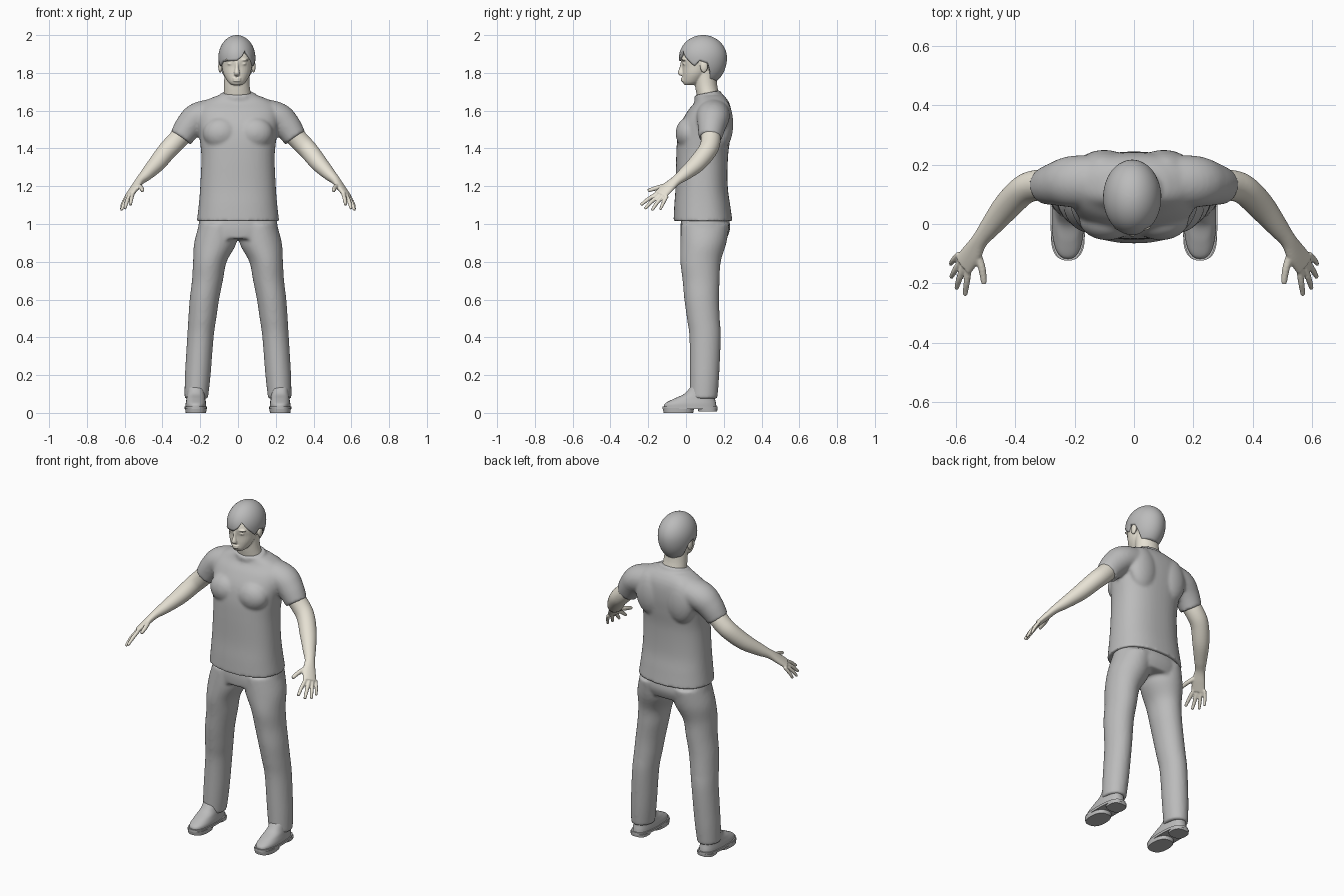
import bpy
import bmesh
from math import sin, cos, asin, pi, radians, copysign
from mathutils import Vector, Matrix

default_cube = bpy.data.objects.get("Cube")
if default_cube:
    bpy.data.objects.remove(default_cube, do_unlink=True)


def material(name, colour):
    mat = bpy.data.materials.new(name)
    mat.use_nodes = True
    mat.diffuse_color = (*colour, 1)
    shader = mat.node_tree.nodes["Principled BSDF"]
    shader.inputs["Base Color"].default_value = (*colour, 1)
    shader.inputs["Roughness"].default_value = 0.8
    return mat


cloth = material("plain grey", (0.5, 0.5, 0.5))
skin = material("pale skin", (0.8, 0.76, 0.66))


def spline(rows, steps=6):
    """Smoothly interpolated copies of the section rows."""
    rows = [Vector(row) for row in rows]
    result = []
    for i in range(len(rows) - 1):
        a, b, c = rows[max(i - 1, 0)], rows[i], rows[i + 1]
        d = rows[min(i + 2, len(rows) - 1)]
        for k in range(steps):
            t = k / steps
            result.append(0.5 * (2 * b + (c - a) * t + (2 * a - 5 * b + 4 * c - d) * t * t
                                 + (3 * b - a - 3 * c + d) * t ** 3))
    return result + [rows[-1]]


def tube(bm, rows, up=None, power=1.0, sides=32, steps=6):
    """Closed loft through (x, y, z, half width, half depth); level sections without up."""
    rows = spline(rows, steps)
    centres = [Vector(row[:3]) for row in rows]
    rings = []
    for i, row in enumerate(rows):
        u, v = Vector((1, 0, 0)), Vector((0, 1, 0))
        if up is not None:
            tangent = centres[min(i + 1, len(rows) - 1)] - centres[max(i - 1, 0)]
            u = tangent.cross(up).normalized()
            v = u.cross(tangent).normalized()
        ring = []
        for k in range(sides):
            a = 2 * pi * k / sides
            p = copysign(abs(cos(a)) ** power, cos(a)) * row[3]
            q = copysign(abs(sin(a)) ** power, sin(a)) * row[4]
            ring.append(bm.verts.new(centres[i] + u * p + v * q))
        rings.append(ring)
    for low, high in zip(rings, rings[1:]):
        for k in range(sides):
            n = (k + 1) % sides
            bm.faces.new((low[k], low[n], high[n], high[k]))
    bm.faces.new(rings[0][::-1])
    bm.faces.new(rings[-1])


def flip(rows, side):
    return [(row[0] * side, *row[1:]) for row in rows]


def ball(bm, centre, radii):
    matrix = Matrix.Translation(centre) @ Matrix.Diagonal((*radii, 1))
    bmesh.ops.create_uvsphere(bm, u_segments=32, v_segments=20, radius=1, matrix=matrix)


def finish(name, bm, mat, voxel=0, smooth=4):
    """Turn the parts into one object, fused into a single skin if voxel is set."""
    bmesh.ops.recalc_face_normals(bm, faces=bm.faces)
    mesh = bpy.data.meshes.new(name)
    bm.to_mesh(mesh)
    bm.free()
    mesh.materials.append(mat)
    ob = bpy.data.objects.new(name, mesh)
    bpy.context.collection.objects.link(ob)
    if voxel:
        fuse = ob.modifiers.new("fuse", "REMESH")
        fuse.mode = "VOXEL"
        fuse.voxel_size = voxel
        fuse.use_smooth_shade = True
        soften = ob.modifiers.new("soften", "SMOOTH")
        soften.iterations = smooth
    else:
        bpy.ops.object.select_all(action="DESELECT")
        bpy.context.view_layer.objects.active = ob
        ob.select_set(True)
        bpy.ops.object.shade_smooth_by_angle(angle=radians(40))
    return ob


# Shirt: torso, collar, sleeves, chest and shoulder blades
bm = bmesh.new()
tube(bm, [(0, 0.09, 1.015, 0.218, 0.156), (0, 0.086, 1.1, 0.208, 0.148),
          (0, 0.083, 1.2, 0.2, 0.138), (0, 0.085, 1.35, 0.194, 0.137),
          (0, 0.094, 1.45, 0.203, 0.14), (0, 0.107, 1.53, 0.215, 0.135),
          (0, 0.125, 1.6, 0.215, 0.115), (0, 0.137, 1.645, 0.185, 0.09),
          (0, 0.13, 1.68, 0.11, 0.072)], power=0.85, sides=48)
tube(bm, [(0, 0.122, 1.65, 0.1, 0.078), (0, 0.113, 1.695, 0.09, 0.071)], Vector((0, 1, 0)))
for side in (1, -1):
    tube(bm, flip([(0.07, 0.14, 1.595, 0.09, 0.075), (0.2, 0.143, 1.568, 0.088, 0.08),
                   (0.258, 0.136, 1.52, 0.075, 0.074), (0.303, 0.127, 1.455, 0.061, 0.062)], side),
         Vector((side, 0, 1)))
    ball(bm, (side * 0.09, 0.015, 1.48), (0.095, 0.07, 0.085))
    ball(bm, (side * 0.1, 0.195, 1.53), (0.09, 0.055, 0.13))
finish("shirt", bm, cloth, 0.009, 6)

# Trousers: hips and two legs
bm = bmesh.new()
tube(bm, [(0, 0.1, 1.06, 0.195, 0.12), (0, 0.102, 0.98, 0.212, 0.132),
          (0, 0.094, 0.92, 0.215, 0.12)], power=0.9, sides=48)
for side in (1, -1):
    tube(bm, flip([(0.105, 0.102, 1.0, 0.1, 0.128), (0.12, 0.092, 0.9, 0.112, 0.122),
                   (0.149, 0.077, 0.8, 0.089, 0.107), (0.162, 0.08, 0.7, 0.082, 0.098),
                   (0.178, 0.083, 0.6, 0.078, 0.092), (0.189, 0.092, 0.5, 0.074, 0.087),
                   (0.199, 0.101, 0.4, 0.07, 0.083), (0.213, 0.098, 0.2, 0.068, 0.078),
                   (0.221, 0.093, 0.075, 0.062, 0.073)], side))
finish("trousers", bm, cloth, 0.009, 5)

# Arms and hands: one flattened tube per arm, with five fingers
fingers = [((0.533, -0.085, 1.208), (0.513, -0.15, 1.192), (0.506, -0.202, 1.176), 0.013),
           ((0.556, -0.135, 1.17), (0.564, -0.195, 1.135), (0.57, -0.24, 1.1), 0.011),
           ((0.57, -0.13, 1.16), (0.588, -0.18, 1.12), (0.599, -0.218, 1.08), 0.011),
           ((0.582, -0.12, 1.15), (0.603, -0.155, 1.11), (0.617, -0.18, 1.072), 0.0105),
           ((0.59, -0.1, 1.148), (0.61, -0.122, 1.108), (0.619, -0.137, 1.075), 0.0095)]
for side, label in ((1, "left"), (-1, "right")):
    bm = bmesh.new()
    palm_up = Vector((0.67 * side, -0.23, 0.7))
    tube(bm, flip([(0.27, 0.13, 1.5, 0.053, 0.053), (0.33, 0.13, 1.435, 0.052, 0.052),
                   (0.375, 0.113, 1.388, 0.05, 0.05), (0.43, 0.058, 1.32, 0.047, 0.045),
                   (0.485, -0.01, 1.262, 0.036, 0.033), (0.52, -0.055, 1.228, 0.029, 0.023),
                   (0.547, -0.1, 1.19, 0.038, 0.019), (0.575, -0.137, 1.153, 0.04, 0.015)], side),
         palm_up)
    for root, middle, tip, r in fingers:
        rows = [(*root, r, r), (*middle, r, r), (*tip, r * 0.75, r * 0.7)]
        tube(bm, flip(rows, side), palm_up, sides=12)
    finish(label + "_arm", bm, skin, 0.0045, 3)

# Head and neck
head_x = -0.006
bm = bmesh.new()
tube(bm, [(0, 0.128, 1.64, 0.078, 0.062), (head_x, 0.107, 1.73, 0.068, 0.059),
          (head_x, 0.1, 1.82, 0.066, 0.06)])
tube(bm, [(head_x, 0.02, 1.735, 0.026, 0.028), (head_x, 0.034, 1.752, 0.047, 0.051),
          (head_x, 0.05, 1.79, 0.069, 0.069), (head_x, 0.06, 1.83, 0.079, 0.079),
          (head_x, 0.07, 1.88, 0.084, 0.094), (head_x, 0.085, 1.94, 0.07, 0.08)])
ball(bm, (head_x, 0.095, 1.883), (0.087, 0.112, 0.104))
tube(bm, [(head_x, -0.014, 1.868, 0.01, 0.012), (head_x, -0.021, 1.83, 0.009, 0.013),
          (head_x, -0.026, 1.8, 0.015, 0.018), (head_x, -0.02, 1.785, 0.013, 0.013)], sides=16)
for height in (1.77, 1.759):
    ball(bm, (head_x, -0.015, height), (0.023, 0.012, 0.006))
for side in (1, -1):
    ball(bm, (head_x + side * 0.035, -0.01, 1.869), (0.028, 0.013, 0.007))
    ball(bm, (head_x + side * 0.034, -0.005, 1.848), (0.016, 0.013, 0.008))
    ball(bm, (head_x + side * 0.088, 0.095, 1.833), (0.011, 0.02, 0.032))
finish("head", bm, skin, 0.004, 3)

# Hair: a dome whose lower edge follows a hairline given as (angle from front, height)
hairline = [(-180, 1.755), (-118, 1.762), (-102, 1.85), (-82, 1.865), (-70, 1.835),
            (-50, 1.86), (0, 1.865), (15, 1.885), (28, 1.92), (45, 1.88),
            (68, 1.835), (82, 1.865), (102, 1.85), (118, 1.762), (180, 1.755)]


def hair_limit(angle):
    for (a, low), (b, high) in zip(hairline, hairline[1:]):
        if a <= angle <= b:
            return low + (high - low) * (angle - a) / (b - a)


bm = bmesh.new()
columns, levels, middle = 120, 20, 1.88
top = bm.verts.new((head_x, 0.09, 2.0))
grid = []
for i in range(columns):
    angle = -180 + 360 * i / columns
    rise = hair_limit(angle) - middle
    start = asin(rise / (0.12 if rise > 0 else 0.15))
    column = []
    for k in range(levels):
        lift = start + (pi / 2 - start) * k / levels
        height = sin(lift) * (0.12 if lift > 0 else 0.15)
        column.append(bm.verts.new((head_x + 0.098 * cos(lift) * sin(radians(angle)),
                                    0.09 - 0.127 * cos(lift) * cos(radians(angle)),
                                    middle + height)))
    grid.append(column)
for i in range(columns):
    here, there = grid[i], grid[(i + 1) % columns]
    for k in range(levels - 1):
        bm.faces.new((here[k], there[k], there[k + 1], here[k + 1]))
    bm.faces.new((here[-1], there[-1], top))
hair = finish("hair", bm, cloth)
shell = hair.modifiers.new("thickness", "SOLIDIFY")
shell.thickness = 0.018
shell.offset = -1

# Shoes: upper, welt, front sole and heel
for side, label in ((1, "left"), (-1, "right")):
    bm = bmesh.new()
    x = 0.223
    tube(bm, flip([(x, 0.022, 0.03, 0.054, 0.14), (x, 0.024, 0.05, 0.054, 0.135),
                   (x, 0.045, 0.075, 0.05, 0.109), (x, 0.073, 0.1, 0.047, 0.083),
                   (x, 0.088, 0.135, 0.045, 0.066)], side), power=0.8)
    tube(bm, flip([(x, 0.022, 0.02, 0.059, 0.146), (x, 0.022, 0.034, 0.059, 0.146)], side),
         power=0.75, steps=1)
    tube(bm, flip([(x, -0.04, 0, 0.054, 0.078), (x, -0.04, 0.025, 0.057, 0.083)], side),
         power=0.8, steps=1)
    tube(bm, flip([(x, 0.115, 0.008, 0.05, 0.05), (x, 0.115, 0.025, 0.052, 0.052)], side),
         power=0.75, steps=1)
    finish(label + "_shoe", bm, cloth)
